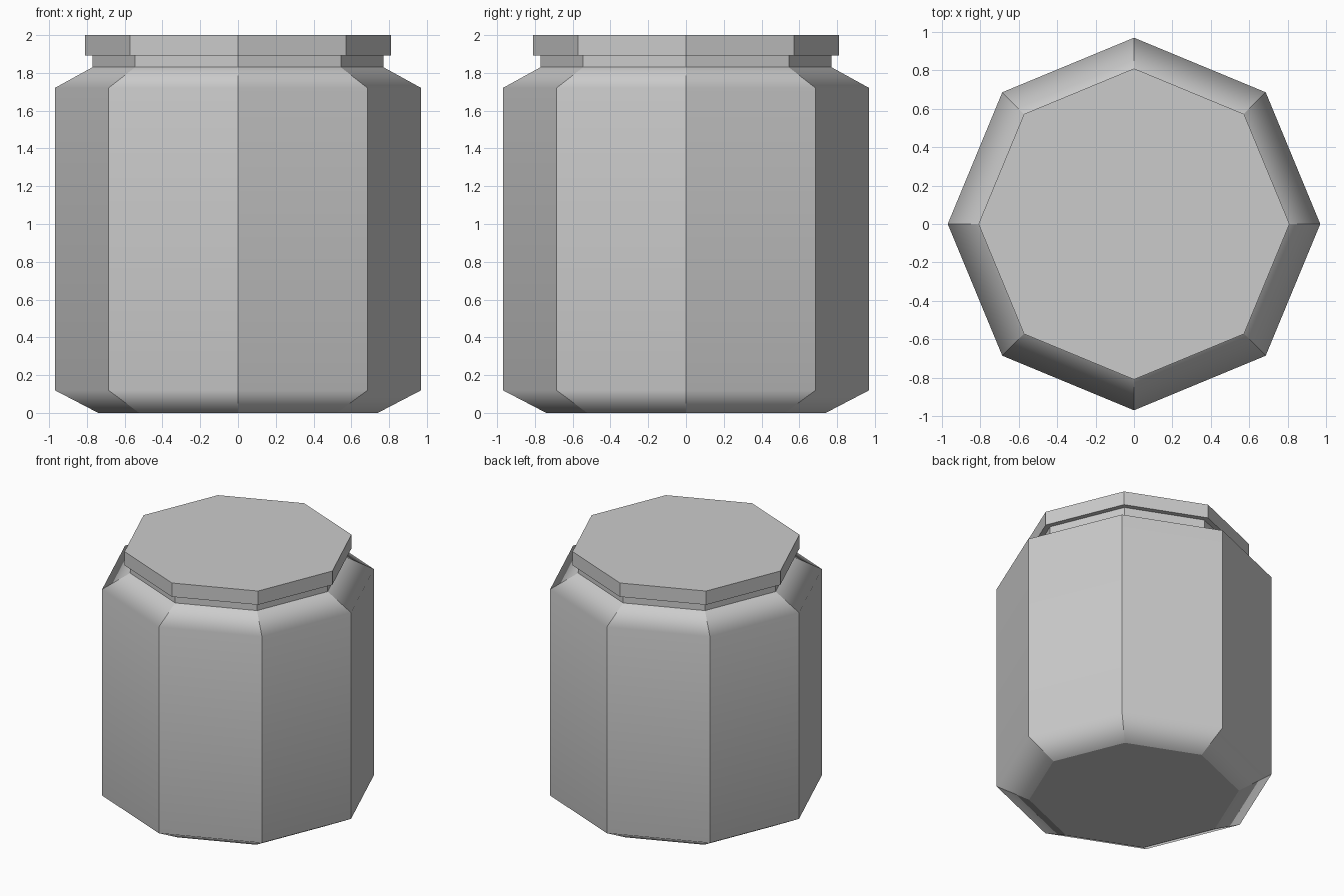
import bpy, bmesh
from math import cos, sin, tau

if "Cube" in bpy.data.objects:
    bpy.data.objects.remove(bpy.data.objects["Cube"])

SIDES = 8


def prism(name, profile, smooth_rings=()):
    """Eight-sided solid from (radius, z) rings; smooth_rings blend softly."""
    bm = bmesh.new()
    rings = [[bm.verts.new((r * cos(tau * i / SIDES), r * sin(tau * i / SIDES), z))
              for i in range(SIDES)] for r, z in profile]
    for low, high in zip(rings, rings[1:]):
        for i in range(SIDES):
            j = (i + 1) % SIDES
            bm.faces.new((low[i], low[j], high[j], high[i]))
    bm.faces.new(rings[0][::-1])
    bm.faces.new(rings[-1])
    bmesh.ops.recalc_face_normals(bm, faces=bm.faces)
    for f in bm.faces:
        f.smooth = bool(smooth_rings)
    soft = [set(rings[k]) for k in smooth_rings]
    for e in bm.edges:
        e.smooth = any(set(e.verts) <= ring for ring in soft)
    mesh = bpy.data.meshes.new(name)
    bm.to_mesh(mesh)
    bm.free()
    obj = bpy.data.objects.new(name, mesh)
    bpy.context.collection.objects.link(obj)
    if smooth_rings:
        wn = obj.modifiers.new("weighted_normals", 'WEIGHTED_NORMAL')
        wn.keep_sharp = True
    return obj


# Jar body with sloped base and shoulder, soft where the slopes meet the walls
prism("jar_body", [(0.74, 0), (0.97, 0.12), (0.97, 1.72), (0.77, 1.83)], (1, 2))

# Neck ring between shoulder and lid
prism("jar_neck", [(0.77, 1.82), (0.77, 1.90)])

# Overhanging flat lid
prism("jar_lid", [(0.81, 1.893), (0.81, 2.0)])
